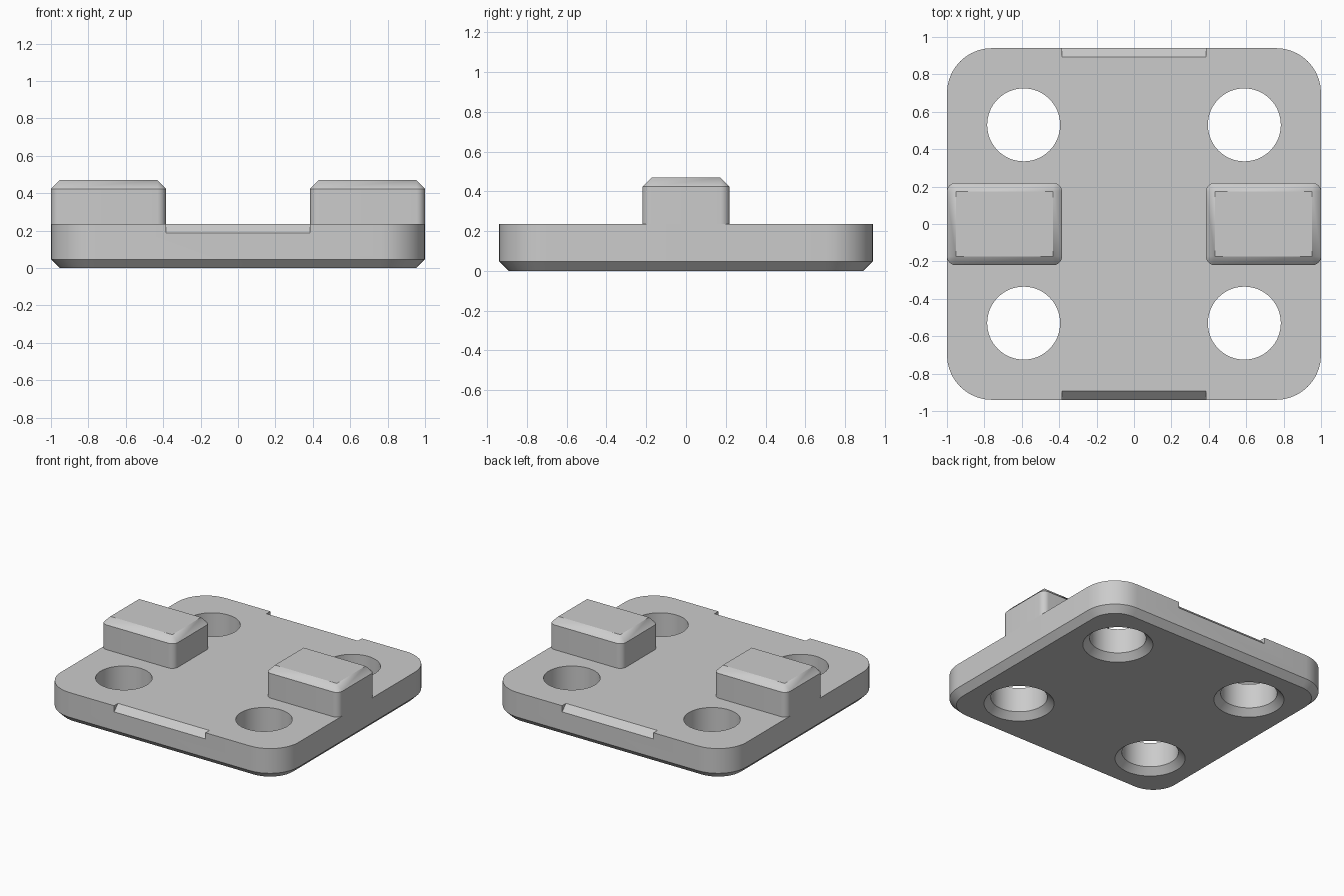
import bpy, bmesh, math

if "Cube" in bpy.data.objects:
    bpy.data.objects.remove(bpy.data.objects["Cube"], do_unlink=True)

HALF_X, HALF_Y, TOP = 1.0, 0.94, 0.235
CHAMFER = 0.047
NOTCH = 0.385

grey = bpy.data.materials.new("light grey")
grey.use_nodes = True
colour = (0.6, 0.6, 0.6, 1)
grey.diffuse_color = colour
grey.node_tree.nodes["Principled BSDF"].inputs["Base Color"].default_value = colour


def rounded_rect(hx, hy, radius, z, cx=0, steps=10):
    ring = []
    for i, (sx, sy) in enumerate([(1, 1), (-1, 1), (-1, -1), (1, -1)]):
        for k in range(steps + 1):
            a = math.pi / 2 * (i + k / steps)
            ring.append((cx + sx * (hx - radius) + radius * math.cos(a),
                         sy * (hy - radius) + radius * math.sin(a), z))
    return ring


def circle(x, y, radius, z, steps=64):
    return [(x + radius * math.cos(math.tau * k / steps),
             y + radius * math.sin(math.tau * k / steps), z) for k in range(steps)]


def loft(name, rings):
    """Closed solid through matching rings, capped at both ends."""
    bm = bmesh.new()
    loops = [[bm.verts.new(p) for p in ring] for ring in rings]
    n = len(loops[0])
    for low, high in zip(loops, loops[1:]):
        for k in range(n):
            j = (k + 1) % n
            bm.faces.new((low[k], low[j], high[j], high[k]))
    bm.faces.new(loops[0][::-1])
    bm.faces.new(loops[-1])
    bmesh.ops.remove_doubles(bm, verts=bm.verts, dist=0.0005)
    bmesh.ops.recalc_face_normals(bm, faces=bm.faces)
    mesh = bpy.data.meshes.new(name)
    bm.to_mesh(mesh)
    bm.free()
    mesh.materials.append(grey)
    obj = bpy.data.objects.new(name, mesh)
    bpy.context.collection.objects.link(obj)
    return obj


def activate(obj):
    bpy.ops.object.select_all(action="DESELECT")
    obj.select_set(True)
    bpy.context.view_layer.objects.active = obj


def cut(target, cutter):
    mod = target.modifiers.new("cut", "BOOLEAN")
    mod.operation, mod.solver, mod.object = "DIFFERENCE", "EXACT", cutter
    activate(target)
    bpy.ops.object.modifier_apply(modifier=mod.name)
    bpy.data.objects.remove(cutter, do_unlink=True)


# Base plate with a chamfered underside
R = 0.24
plate = loft("base_plate", [
    rounded_rect(HALF_X - CHAMFER, HALF_Y - CHAMFER, R - CHAMFER, 0),
    rounded_rect(HALF_X, HALF_Y, R, CHAMFER),
    rounded_rect(HALF_X, HALF_Y, R, TOP)])

# Four through holes, countersunk from below
for x in (-0.59, 0.59):
    for y in (-0.53, 0.53):
        r = 0.195
        cut(plate, loft("hole_cutter", [
            circle(x, y, r + 2 * CHAMFER, -CHAMFER),
            circle(x, y, r, CHAMFER),
            circle(x, y, r, TOP + 0.1)]))

# Sloped notches in the front and back top edges
for side in (-1, 1):
    profile = [(HALF_Y - CHAMFER - 0.1, TOP + 0.1),
               (HALF_Y + 0.1, TOP - CHAMFER - 0.1),
               (HALF_Y + 0.1, TOP + 0.1)]
    cut(plate, loft("notch_cutter", [[(x, side * y, z) for y, z in profile]
                                     for x in (-NOTCH, NOTCH)]))

# Side blocks with rounded uprights and chamfered tops
parts = [plate]
for name, side in (("left_block", 1), ("right_block", -1)):
    cx, hx, hy, height = side * (1 + NOTCH) / 2, (1 - NOTCH) / 2, 0.22, 0.47
    parts.append(loft(name, [
        rounded_rect(hx, hy, CHAMFER, TOP, cx),
        rounded_rect(hx, hy, CHAMFER, height - CHAMFER, cx),
        rounded_rect(hx - CHAMFER, hy - CHAMFER, 0, height, cx)]))

for obj in parts:
    activate(obj)
    bpy.ops.object.shade_smooth_by_angle(angle=math.radians(30))
